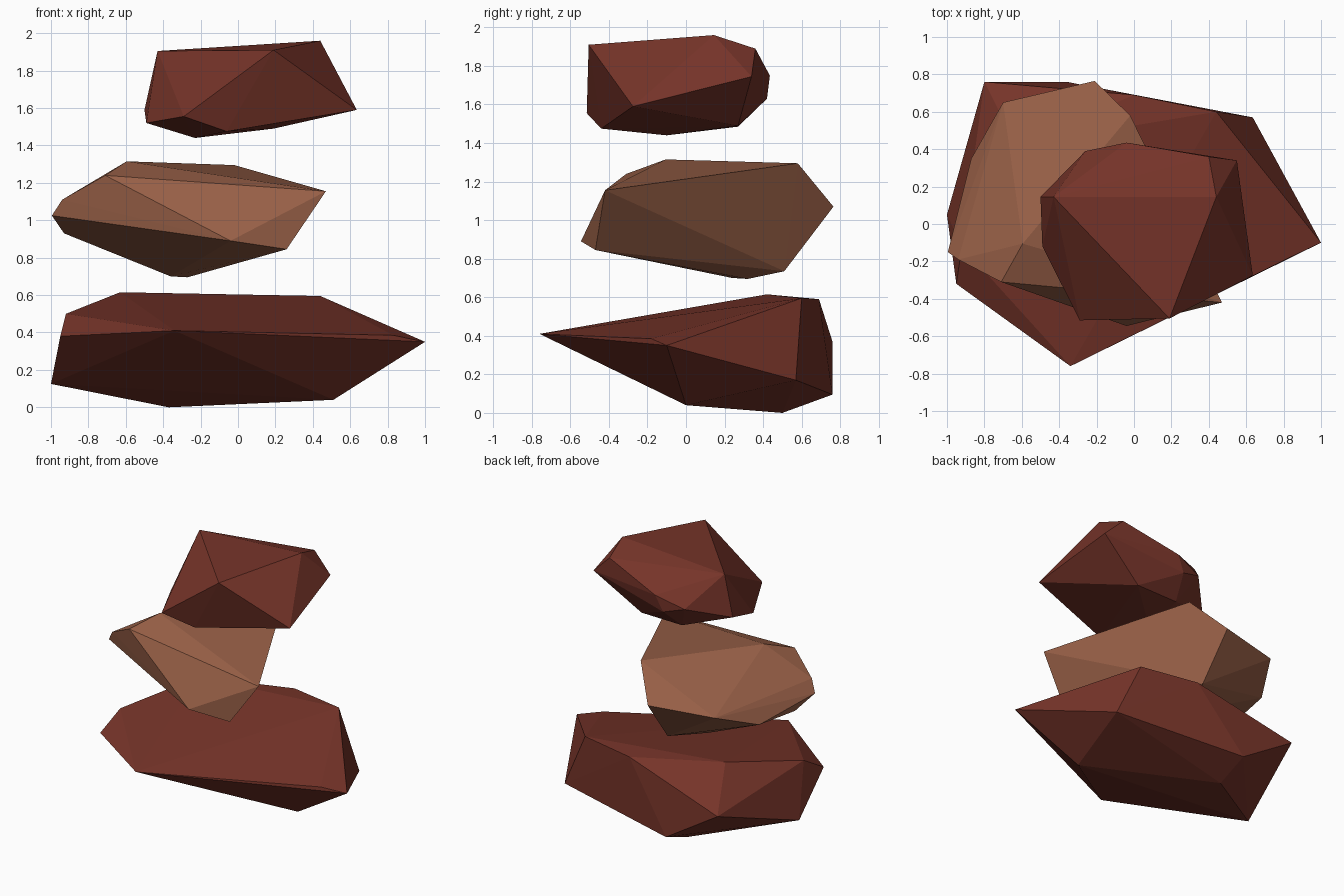
import bpy
import bmesh

if "Cube" in bpy.data.objects:
    bpy.data.objects.remove(bpy.data.objects["Cube"], do_unlink=True)


def material(name, colour):
    mat = bpy.data.materials.new(name)
    mat.use_nodes = True
    mat.diffuse_color = colour
    mat.node_tree.nodes["Principled BSDF"].inputs["Base Color"].default_value = colour
    return mat


def rock(name, corners, mat):
    """Flat-faced convex stone wrapped around its corner points."""
    bm = bmesh.new()
    for corner in corners:
        bm.verts.new(corner)
    hull = bmesh.ops.convex_hull(bm, input=bm.verts[:])
    loose = {v for v in hull["geom_interior"] + hull["geom_unused"]
             if isinstance(v, bmesh.types.BMVert)}
    bmesh.ops.delete(bm, geom=list(loose), context="VERTS")
    bmesh.ops.recalc_face_normals(bm, faces=bm.faces[:])
    mesh = bpy.data.meshes.new(name)
    bm.to_mesh(mesh)
    bm.free()
    mesh.materials.append(mat)
    obj = bpy.data.objects.new(name, mesh)
    bpy.context.collection.objects.link(obj)
    return obj


red_brown = material("red_brown_stone", (0.18, 0.034, 0.022, 1))
tan = material("tan_stone", (0.31, 0.115, 0.062, 1))

# Wide lower stone
rock("bottom_rock", [
    (-1, .05, .125), (-.95, -.32, .38), (-.34, -.76, .41), (.83, -.18, .385),
    (1, -.1, .35), (.635, .57, .17), (.44, .6, .595), (0, .69, .59),
    (-.63, .42, .615), (-.92, -.12, .5), (-.8, .76, .37), (-.36, .76, .095),
    (-.37, .5, .0), (.51, 0, .04)], red_brown)

# Tan stone floating in the middle
rock("middle_rock", [
    (-.04, -.545, .89), (.47, -.42, 1.155), (-.71, -.31, 1.24),
    (-.595, -.105, 1.315), (-.02, .58, 1.295), (.26, -.47, .845),
    (-.995, -.15, 1.025), (-.94, -.19, 1.11), (-.93, 0, .93),
    (-.87, .35, .94), (-.7, .65, 1.06), (-.21, .765, 1.07),
    (-.2, .51, .735), (-.36, .24, .7), (-.27, .32, .695)], tan)

# Small upper stone
rock("top_rock", [
    (.19, -.505, 1.91), (.44, .145, 1.96), (-.43, .145, 1.905),
    (.635, -.275, 1.59), (-.29, -.515, 1.555), (-.49, -.12, 1.52),
    (-.5, .145, 1.59), (-.26, .39, 1.68), (-.04, .435, 1.75),
    (-.1, .42, 1.63), (.4, .36, 1.89), (.55, .34, 1.745),
    (.19, .27, 1.49), (-.155, .27, 1.485), (-.23, -.1, 1.44),
    (-.06, -.44, 1.475)], red_brown)
